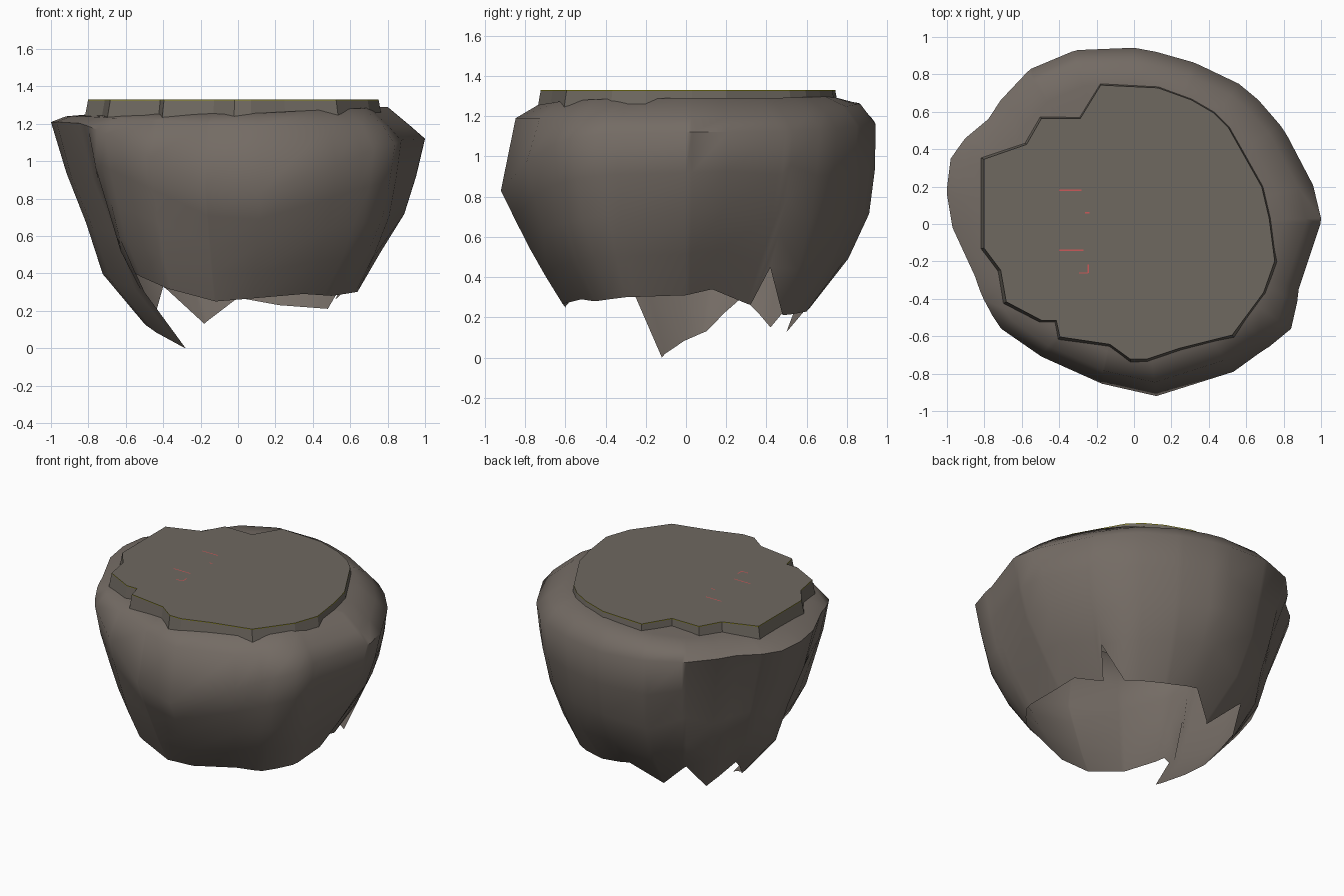
import bpy, bmesh
from math import atan2, hypot, cos, sin, tau, radians

default_cube = bpy.data.objects.get("Cube")
if default_cube:
    bpy.data.objects.remove(default_cube, do_unlink=True)


def make_material(name, red, green, blue):
    material = bpy.data.materials.new(name)
    material.use_nodes = True
    colour = (red, green, blue, 1)
    material.diffuse_color = colour
    shader = next(n for n in material.node_tree.nodes if n.type == 'BSDF_PRINCIPLED')
    shader.inputs["Base Color"].default_value = colour
    return material


rock_brown = make_material("rock brown", .174, .148, .128)
slab_grey = make_material("slab grey", .158, .14, .118)
moss_olive = make_material("moss olive", .3, .28, .01)
mark_red = make_material("mark red", .6, .1, .1)


def finish(bm, name, *materials):
    mesh = bpy.data.meshes.new(name)
    bm.to_mesh(mesh)
    bm.free()
    obj = bpy.data.objects.new(name, mesh)
    bpy.context.collection.objects.link(obj)
    for material in materials:
        mesh.materials.append(material)
    return obj


def bridge(bm, lower, upper, material_index=0):
    """Join two closed rings of vertices with quads."""
    count = len(lower)
    for i in range(count):
        j = (i + 1) % count
        face = bm.faces.new((lower[i], lower[j], upper[j], upper[i]))
        face.material_index = material_index


def to_polar(points):
    """Turn x, y, ... points into sorted (angle, radius, ...) rows."""
    return sorted((atan2(p[1], p[0]) % tau, hypot(p[0], p[1]), *p[2:]) for p in points)


def sample(rows, angle):
    """Read the values of a closed table of (angle, value, ...) rows at an angle."""
    first = (rows[-1][0] - tau, *rows[-1][1:])
    last = (rows[0][0] + tau, *rows[0][1:])
    padded = [first, *rows, last]
    for a, b in zip(padded, padded[1:]):
        if a[0] <= angle <= b[0]:
            t = (angle - a[0]) / max(b[0] - a[0], 1e-6)
            return [u + (v - u) * t for u, v in zip(a[1:], b[1:])]


# Widest outline of the boulder, seen from above
girth = to_polar([
    (1, .03), (.82, .47), (.56, .75), (.35, .85), (.12, .92),
    (-.3, .93), (-.55, .83), (-.78, .56), (-.9, .46), (-.98, .35),
    (-1, .16), (-.97, -.02), (-.85, -.28), (-.71, -.56), (-.47, -.72),
    (-.18, -.85), (.12, -.92), (.67, -.69), (.84, -.56), (.88, -.35)])

# Ragged, open lower edge with hanging splinters
hem = to_polar([
    (.63, 0, .31), (.6, .13, .34), (.52, .32, .26), (.62, .42, .45),
    (.48, .48, .21), (.22, .6, .23), (0, .62, .27), (-.18, .5, .13),
    (-.4, .57, .33), (-.45, .42, .15), (-.58, .28, .3), (-.5, .1, .13),
    (-.28, -.12, 0), (-.5, -.25, .3), (-.55, -.36, .4), (-.38, -.54, .32),
    (-.12, -.6, .25), (.35, -.52, .29), (.5, -.45, .28), (.63, -.3, .3)])

# How far each side has tapered at a quarter, half and three quarters of its drop
taper = [(radians(45 * i), *row) for i, row in enumerate([
    (.13, .3, .64), (.08, .26, .58), (.01, .1, .42), (.25, .42, .58),
    (.14, .36, .54), (.14, .36, .6), (.25, .5, .75), (.1, .24, .55)])]

# Boulder shell: one column per angle, lofted from the hem up to the shoulder
angles = sorted({round(row[0], 3) for row in girth + hem})
columns = []
for a in angles:
    wide = sample(girth, a)[0]
    low_radius, low_z = sample(hem, a)
    front, back = max(0, -sin(a)), max(0, sin(a)) ** 3
    left_side, right_side = max(0, -cos(a)), max(0, cos(a))
    wide_z = 1.12 + .09 * left_side + .04 * back - .3 * front ** 4
    column = []
    for level, inward in enumerate((0, *sample(taper, a), 1)):
        radius = wide + (low_radius - wide) * inward
        column.insert(0, (radius, wide_z + (low_z - wide_z) * level / 4))
    column.append((wide * .92, 1.19 + .05 * left_side + .07 * back))
    column.append((wide * .8, 1.25 + .04 * back + .04 * right_side))
    column.append((wide * .6, 1.28))
    columns.append([(r * cos(a), r * sin(a), z) for r, z in column])

bm = bmesh.new()
rings = [[bm.verts.new(p) for p in level] for level in zip(*columns)]
for lower, upper in zip(rings, rings[1:]):
    bridge(bm, lower, upper)
boulder = finish(bm, "boulder_shell", rock_brown)
bpy.context.view_layer.objects.active = boulder
boulder.select_set(True)
bpy.ops.object.shade_smooth_by_angle(angle=radians(60))
boulder.select_set(False)

# Flat slab on top, with a thin moss band around its upper edge
outline = [
    (-.18, .75), (.13, .735), (.31, .67), (.43, .6), (.51, .52), (.69, .2),
    (.73, .03), (.76, -.2), (.7, -.37), (.53, -.6), (.25, -.67), (.07, -.73),
    (-.02, -.73), (-.13, -.65), (-.4, -.61), (-.42, -.52), (-.5, -.52),
    (-.69, -.42), (-.72, -.25), (-.81, -.13), (-.81, .35), (-.58, .43),
    (-.5, .57), (-.29, .57)]
outline.reverse()
bm = bmesh.new()
foot, band, rim = [
    [bm.verts.new((x * s, y * s, z)) for x, y in outline]
    for s, z in ((1.02, 1.2), (.99, 1.325), (.99, 1.33))]
bridge(bm, foot, band)
bridge(bm, band, rim, 1)
bm.faces.new(rim)
finish(bm, "top_slab", slab_grey, moss_olive)

# Small painted marks on the slab
for i, (x, y, width, depth) in enumerate([
        (-.34, .18, .12, .007), (-.335, -.14, .13, .007),
        (-.245, -.24, .007, .045), (-.27, -.262, .05, .007),
        (-.25, .06, .025, .007)]):
    bm = bmesh.new()
    bmesh.ops.create_grid(bm, x_segments=1, y_segments=1, size=.5)
    bmesh.ops.scale(bm, vec=(width, depth, 1), verts=bm.verts)
    bmesh.ops.translate(bm, vec=(x, y, 1.332), verts=bm.verts)
    finish(bm, f"slab_mark_{i}", mark_red)
